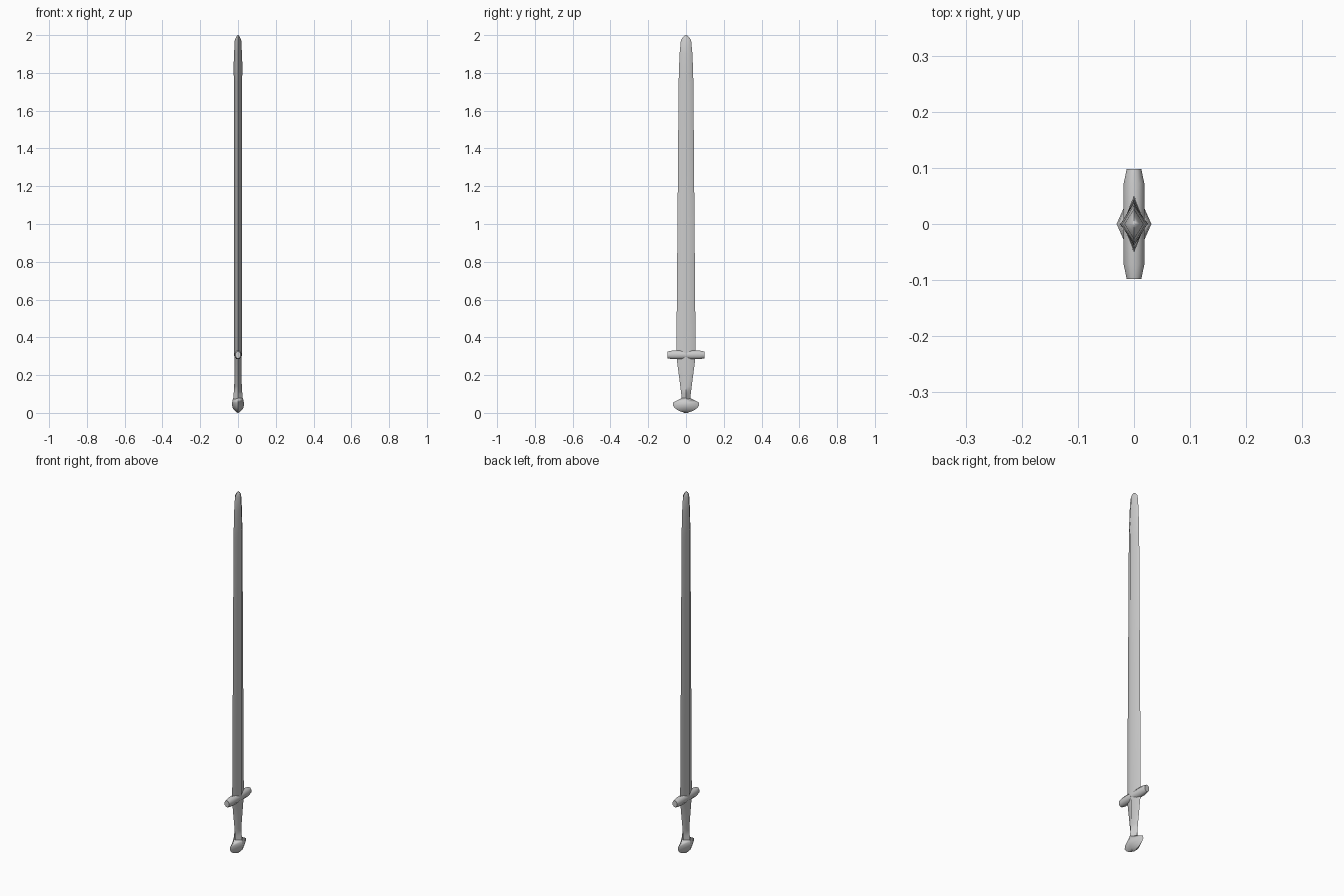
import bpy, math
from mathutils import Vector

if "Cube" in bpy.data.objects:
    bpy.data.objects.remove(bpy.data.objects["Cube"])


def loft(name, rings, sides, to_point):
    """Skin elliptical rings (position, half_a, half_b) with end caps."""
    offset = 0 if sides == 4 else math.pi / sides
    grow = 1 / math.cos(offset)
    verts, faces = [], []
    for pos, a, b in rings:
        for i in range(sides):
            t = offset + 2 * math.pi * i / sides
            verts.append(to_point(pos, a * grow * math.cos(t), b * grow * math.sin(t)))
    for r in range(len(rings) - 1):
        for i in range(sides):
            j = (i + 1) % sides
            k = r * sides
            faces.append((k + i, k + j, k + sides + j, k + sides + i))
    last = (len(rings) - 1) * sides
    faces.append(tuple(reversed(range(sides))))
    faces.append(tuple(range(last, last + sides)))
    mesh = bpy.data.meshes.new(name)
    mesh.from_pydata(verts, [], faces)
    obj = bpy.data.objects.new(name, mesh)
    bpy.context.collection.objects.link(obj)
    bpy.context.view_layer.objects.active = obj
    obj.select_set(True)
    bpy.ops.object.shade_smooth_by_angle(angle=math.radians(70))
    obj.select_set(False)
    return obj


def upright(z, x, y):
    return Vector((x, y, z))


def along_y(y, z, x):
    return Vector((x, y, 0.307 + z))


# Diamond-section blade, swelling slightly before the tip
loft("blade", [(0.30, 0.020, 0.051), (1.00, 0.020, 0.045), (1.75, 0.021, 0.039),
               (1.82, 0.024, 0.037), (1.90, 0.021, 0.034), (1.975, 0.017, 0.027),
               (1.99, 0.010, 0.015), (2.00, 0.002, 0.003)], 4, upright)

# Tapered grip
loft("grip", [(0.06, 0.027, 0.022), (0.10, 0.023, 0.025),
              (0.14, 0.020, 0.030), (0.30, 0.018, 0.051)], 4, upright)

# Wide diamond pommel
loft("pommel", [(0.00, 0.003, 0.008), (0.012, 0.016, 0.040), (0.026, 0.029, 0.060),
                (0.040, 0.031, 0.070), (0.055, 0.031, 0.069),
                (0.070, 0.028, 0.040), (0.078, 0.025, 0.022)], 4, upright)

# Crossguard with narrowed ends
loft("guard", [(-0.098, 0.018, 0.013), (-0.072, 0.023, 0.0185),
               (0.072, 0.023, 0.0185), (0.098, 0.018, 0.013)], 8, along_y)
